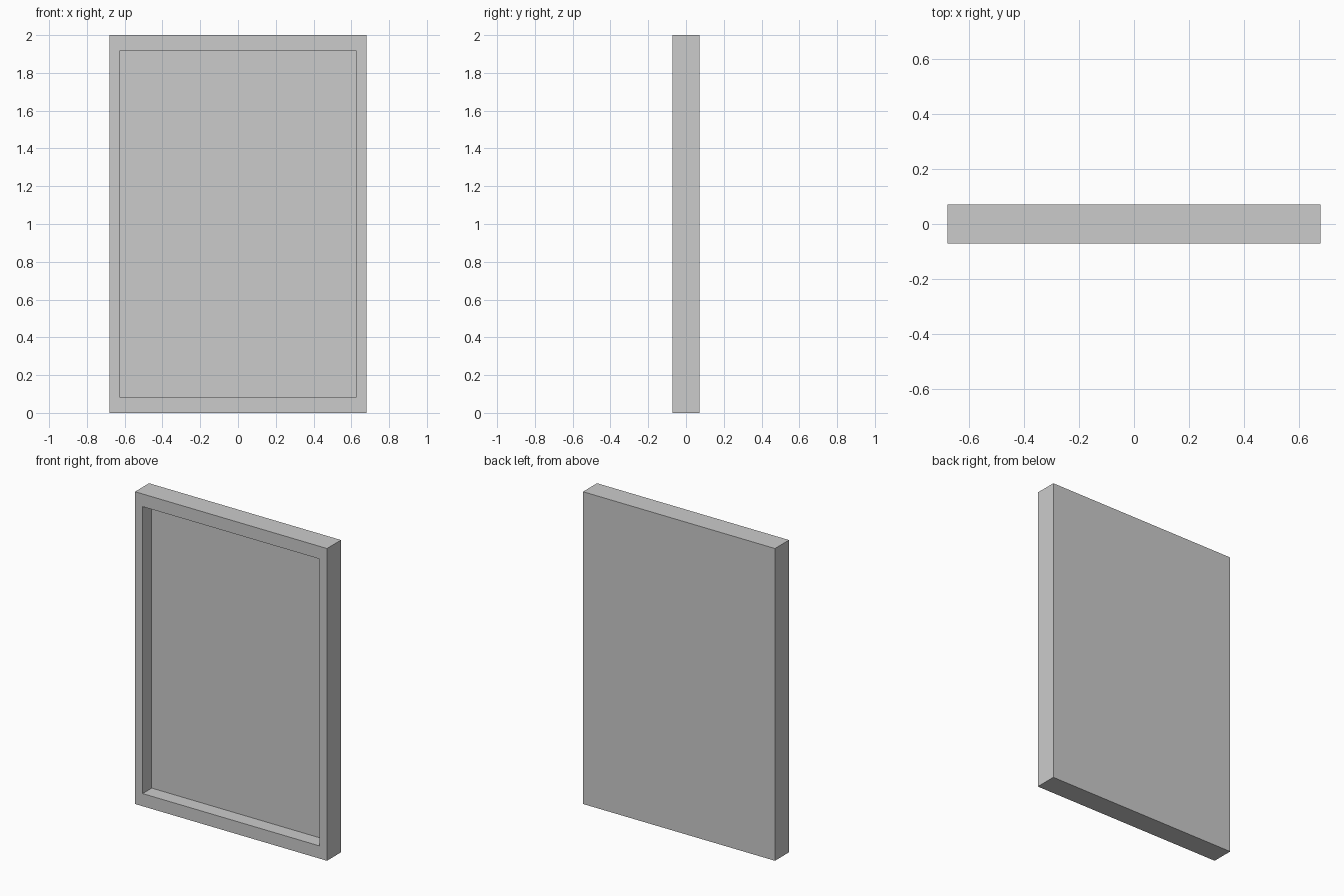
import bpy, bmesh
from mathutils import Vector

if "Cube" in bpy.data.objects:
    bpy.data.objects.remove(bpy.data.objects["Cube"])

W, D, H = 1.36, 0.142, 2.0        # outer size
SIDE, RAIL, DEPTH = 0.054, 0.081, 0.092   # border widths and recess depth

# Solid slab standing on the ground
bm = bmesh.new()
bmesh.ops.create_cube(bm, size=1)
bmesh.ops.scale(bm, vec=(W, D, H), verts=bm.verts)
bmesh.ops.translate(bm, vec=(0, 0, H / 2), verts=bm.verts)

# Front face: inset to leave the border, then push the panel back
bm.normal_update()
front = next(f for f in bm.faces if f.normal.y < -0.9)
bmesh.ops.inset_region(bm, faces=[front], thickness=SIDE)
for v in front.verts:
    v.co.x = (W / 2 - SIDE) * (1 if v.co.x > 0 else -1)
    v.co.z = H / 2 + (H / 2 - RAIL) * (1 if v.co.z > H / 2 else -1)
panel = bmesh.ops.extrude_discrete_faces(bm, faces=[front])["faces"][0]
bmesh.ops.translate(bm, vec=Vector((0, DEPTH, 0)), verts=panel.verts)
bmesh.ops.recalc_face_normals(bm, faces=bm.faces)

mesh = bpy.data.meshes.new("framed_panel")
bm.to_mesh(mesh)
bm.free()
bpy.context.collection.objects.link(bpy.data.objects.new("framed_panel", mesh))
